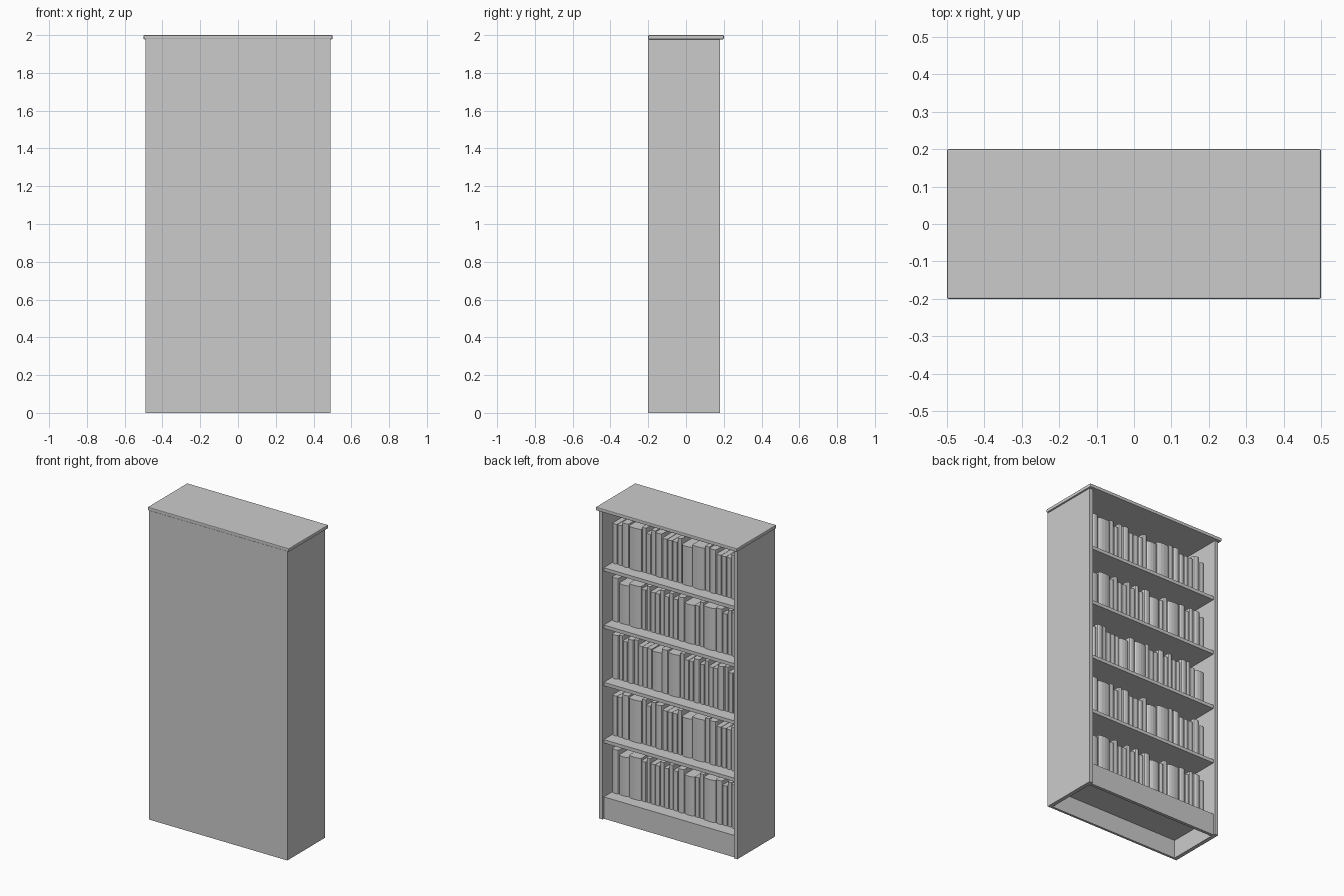
import bpy, bmesh, math

if "Cube" in bpy.data.objects:
    bpy.data.objects.remove(bpy.data.objects["Cube"])


def add_object(name, bm):
    mesh = bpy.data.meshes.new(name)
    bmesh.ops.recalc_face_normals(bm, faces=bm.faces[:])
    bm.to_mesh(mesh)
    bm.free()
    ob = bpy.data.objects.new(name, mesh)
    bpy.context.collection.objects.link(ob)
    return ob


def box(name, x0, x1, y0, y1, z0, z1):
    bm = bmesh.new()
    bmesh.ops.create_cube(bm, size=1)
    for v in bm.verts:
        v.co.x = x0 + (v.co.x + 0.5) * (x1 - x0)
        v.co.y = y0 + (v.co.y + 0.5) * (y1 - y0)
        v.co.z = z0 + (v.co.z + 0.5) * (z1 - z0)
    return add_object(name, bm)


# Carcass: open side faces +y
SIDE = 0.025
INNER = 0.49 - SIDE
FRONT = 0.168
box("left_side", -0.49, -INNER, -0.2, 0.18, 0, 1.98)
box("right_side", INNER, 0.49, -0.2, 0.18, 0, 1.98)
box("back_panel", -INNER, INNER, -0.2, -0.185, 0, 1.98)
top = box("top_board", -0.5, 0.5, -0.2, 0.2, 1.978, 2.0)
bevel = top.modifiers.new("soft_edge", 'BEVEL')
bevel.width = 0.004
bevel.segments = 2

# Plinth and shelves
BASE, PITCH, THICK = 0.14, 0.367, 0.022
box("plinth", -INNER, INNER, FRONT - 0.02, FRONT, 0, BASE - THICK)
for i in range(5):
    z = BASE + i * PITCH
    box(f"shelf_{i + 1}", -INNER, INNER, -0.185, FRONT, z - THICK, z)

# Book kinds: width, height, front position
KINDS = {
    'a': (0.033, 0.255, 0.088),
    'b': (0.046, 0.28, 0.092),
    'c': (0.085, 0.27, 0.095),
    'd': (0.072, 0.25, 0.092),
    'e': (0.030, 0.285, 0.086),
}
# Row arrangements, read from +x to -x
ROWS = {
    'A': "aabceaebaaaedcebaaaba",
    'B': "bdcaeaaeaeabdaecbaeba",
    'C': "beabeaaadbceaabaeaabead",
}
BOOK_BACK = -0.12


def add_book(bm, xa, xb, front, z0, z1):
    # Rounded spine outline extruded upward
    mid, half = (xa + xb) / 2, (xb - xa) / 2
    bulge = min(0.012, half * 0.5)
    outline = [(xa, BOOK_BACK), (xb, BOOK_BACK)]
    for k in range(7):
        t = math.pi * k / 6
        outline.append((mid + half * math.cos(t), front - bulge + bulge * math.sin(t)))
    face = bm.faces.new([bm.verts.new((x, y, z0)) for x, y in outline])
    ext = bmesh.ops.extrude_face_region(bm, geom=[face], use_keep_orig=True)
    verts = [g for g in ext["geom"] if isinstance(g, bmesh.types.BMVert)]
    bmesh.ops.translate(bm, verts=verts, vec=(0, 0, z1 - z0))


# Rows of books, bottom shelf first
for i, key in enumerate("BACBA"):
    row = ROWS[key]
    z = BASE + i * PITCH
    scale = (2 * INNER - 0.004) / sum(KINDS[k][0] for k in row)
    x = INNER - 0.002
    bm = bmesh.new()
    for k in row:
        w, h, front = KINDS[k]
        w *= scale
        add_book(bm, x - w + 0.001, x - 0.001, front, z, z + h)
        x -= w
    add_object(f"books_row_{i + 1}", bm)
